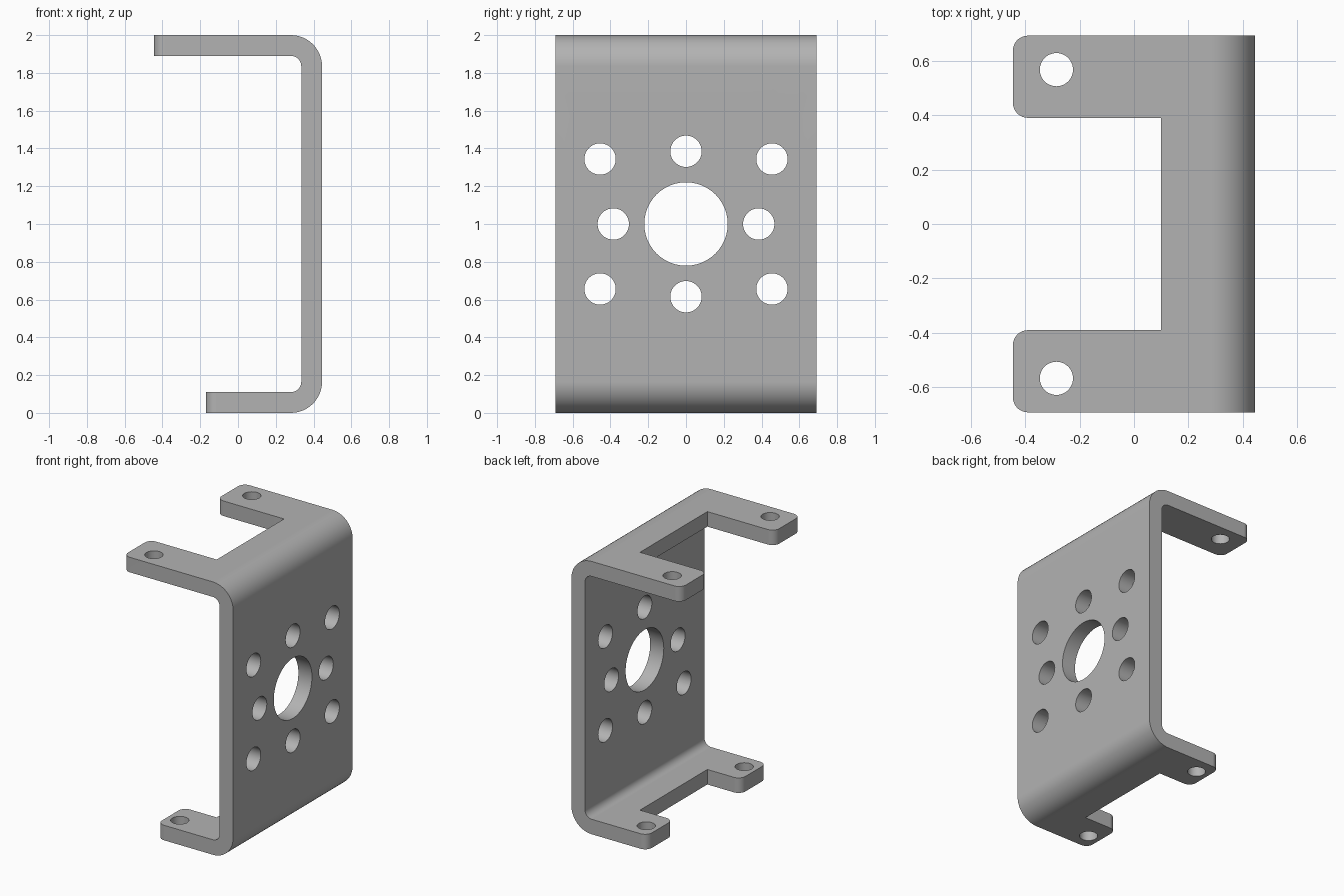
import bpy, bmesh, math
from mathutils import Matrix

if "Cube" in bpy.data.objects:
    bpy.data.objects.remove(bpy.data.objects["Cube"], do_unlink=True)

HALF_X, HALF_Y, TALL, THICK = 0.445, 0.692, 2.0, 0.11
BEND = 0.165              # outer bend radius
TOP_END, LOW_END = -HALF_X, -0.17

metal = bpy.data.materials.new("grey metal")
metal.use_nodes = True
GREY = (0.45, 0.45, 0.45, 1)
metal.diffuse_color = GREY
metal.node_tree.nodes["Principled BSDF"].inputs["Base Color"].default_value = GREY


def make_object(name, bm):
    bmesh.ops.recalc_face_normals(bm, faces=bm.faces)
    mesh = bpy.data.meshes.new(name)
    bm.to_mesh(mesh)
    bm.free()
    mesh.materials.append(metal)
    obj = bpy.data.objects.new(name, mesh)
    bpy.context.collection.objects.link(obj)
    return obj


def cut(target, cutter):
    """Subtract the cutter for good, then discard it."""
    mod = target.modifiers.new("cut", "BOOLEAN")
    mod.operation, mod.solver, mod.object = "DIFFERENCE", "EXACT", cutter
    cutter.hide_render = True
    bpy.context.view_layer.objects.active = target
    bpy.ops.object.modifier_apply(modifier=mod.name)
    bpy.data.objects.remove(cutter, do_unlink=True)


def drill(target, x, y, z, radius, axis):
    bm = bmesh.new()
    turn = Matrix.Rotation(math.pi / 2, 4, "Y") if axis == "X" else Matrix()
    bmesh.ops.create_cone(bm, cap_ends=True, segments=48, radius1=radius, radius2=radius,
                          depth=0.3, matrix=Matrix.Translation((x, y, z)) @ turn)
    cut(target, make_object("drill", bm))


def arc(cx, cz, radius, start, end, steps=12):
    return [(cx + radius * math.cos(a), cz + radius * math.sin(a))
            for a in (math.radians(start + (end - start) * i / steps) for i in range(steps + 1))]


# Bent sheet: C-shaped profile swept along y
bx, inner = HALF_X - BEND, BEND - THICK
profile = [(LOW_END, 0)] + arc(bx, BEND, BEND, -90, 0) + arc(bx, TALL - BEND, BEND, 0, 90)
profile += [(TOP_END, TALL), (TOP_END, TALL - THICK)]
profile += arc(bx, TALL - BEND, inner, 90, 0) + arc(bx, BEND, inner, 0, -90)
profile += [(LOW_END, THICK)]
bm = bmesh.new()
side = bm.faces.new([bm.verts.new((x, -HALF_Y, z)) for x, z in profile])
swept = bmesh.ops.extrude_face_region(bm, geom=[side], use_keep_orig=True)
bmesh.ops.translate(bm, vec=(0, 2 * HALF_Y, 0),
                    verts=[g for g in swept["geom"] if isinstance(g, bmesh.types.BMVert)])
bracket = make_object("bracket", bm)

# Notch that splits both flanges into pairs of tabs
bm = bmesh.new()
bmesh.ops.create_cube(bm, size=1, matrix=Matrix.Translation((-0.4, 0, 1)) @ Matrix.Diagonal((1, 0.78, 3, 1)))
cut(bracket, make_object("notch_cutter", bm))

# Rounded tab corners
bm = bmesh.new()
bm.from_mesh(bracket.data)
corners = []
for e in bm.edges:
    a, b = (v.co for v in e.verts)
    upright = abs(a.x - b.x) < 1e-4 and abs(a.y - b.y) < 1e-4 and abs(a.z - b.z) > 0.05
    if upright and min(abs(a.x - TOP_END), abs(a.x - LOW_END)) < 1e-3:
        corners.append(e)
bmesh.ops.bevel(bm, geom=corners, offset=0.055, segments=8, profile=0.5, affect="EDGES")
bm.to_mesh(bracket.data)
bm.free()

# Tab holes
for s in (-1, 1):
    drill(bracket, -0.285, s * 0.567, TALL - THICK / 2, 0.061, "Z")
    drill(bracket, -0.075, s * 0.567, THICK / 2, 0.061, "Z")

# Web holes: large centre bore, cross of four, rectangle of four
web = HALF_X - THICK / 2
drill(bracket, web, 0, 1, 0.221, "X")
for s in (-1, 1):
    drill(bracket, web, s * 0.385, 1, 0.083, "X")
    drill(bracket, web, 0, 1 + s * 0.385, 0.083, "X")
    for t in (-1, 1):
        drill(bracket, web, s * 0.455, 1 + t * 0.344, 0.083, "X")

# Smooth bends and bores, crisp edges
bpy.ops.object.select_all(action="DESELECT")
bracket.select_set(True)
bpy.context.view_layer.objects.active = bracket
bpy.ops.object.shade_smooth_by_angle(angle=math.radians(30))
weighted = bracket.modifiers.new("flat face normals", "WEIGHTED_NORMAL")
weighted.keep_sharp = True
